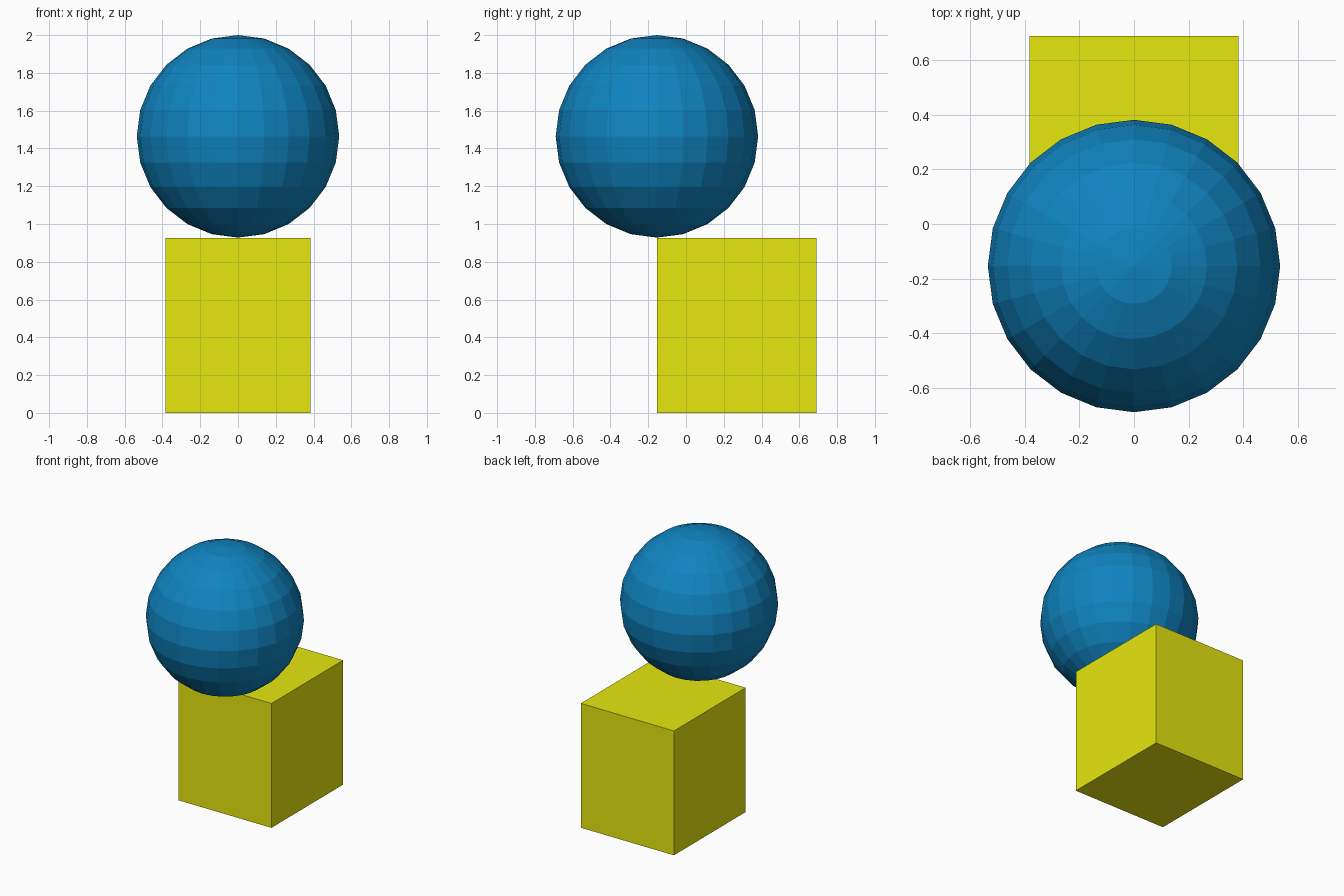
import bpy

if "Cube" in bpy.data.objects:
    bpy.data.objects.remove(bpy.data.objects["Cube"])


def paint(obj, name, color):
    mat = bpy.data.materials.new(name)
    mat.diffuse_color = color
    mat.use_nodes = True
    mat.node_tree.nodes["Principled BSDF"].inputs["Base Color"].default_value = mat.diffuse_color
    obj.data.materials.append(mat)


# Upright block, set towards the back
bpy.ops.mesh.primitive_cube_add(size=1, location=(0, 0.268, 0.4635))
block = bpy.context.object
block.name = "block"
block.scale = (0.768, 0.844, 0.927)
bpy.ops.object.transform_apply(location=False, rotation=False, scale=True)
paint(block, "yellow", (0.8, 0.8, 0.005, 1))

# Faceted ball resting on the middle of the block's front top edge
bpy.ops.mesh.primitive_uv_sphere_add(
    segments=24, ring_count=12, radius=0.536, location=(0, -0.154, 1.464))
ball = bpy.context.object
ball.name = "ball"
bpy.ops.object.shade_flat()
paint(ball, "blue", (0.005, 0.23, 0.53, 1))
